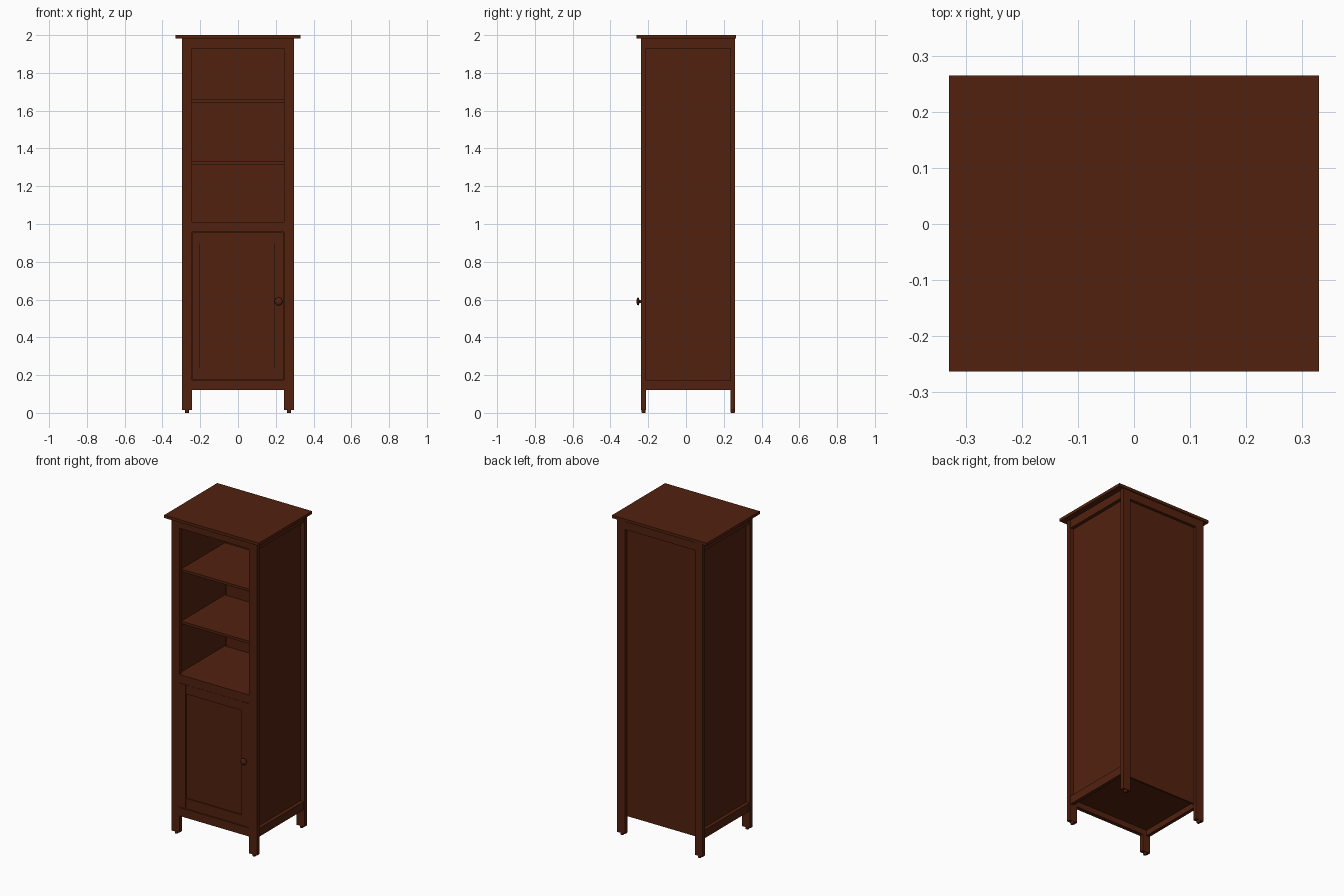
import bpy, math

if "Cube" in bpy.data.objects:
    bpy.data.objects.remove(bpy.data.objects["Cube"])

# single dark stained wood colour
wood = bpy.data.materials.new("dark_brown_wood")
wood.diffuse_color = (0.085, 0.0155, 0.0045, 1)
wood.use_nodes = True
wood.node_tree.nodes["Principled BSDF"].inputs["Base Color"].default_value = wood.diffuse_color


def box(name, x0, x1, y0, y1, z0, z1):
    v = [(x, y, z) for x in (x0, x1) for y in (y0, y1) for z in (z0, z1)]
    f = [(0, 1, 3, 2), (4, 6, 7, 5), (0, 4, 5, 1), (2, 3, 7, 6), (0, 2, 6, 4), (1, 5, 7, 3)]
    me = bpy.data.meshes.new(name)
    me.from_pydata(v, [], f)
    me.materials.append(wood)
    ob = bpy.data.objects.new(name, me)
    bpy.context.collection.objects.link(ob)
    return ob


def lathe(name, profile, loc, n=24, forward=False):
    """Turned part from (radius, height) pairs; forward points it to -y."""
    v, f = [], []
    for r, h in profile:
        for i in range(n):
            a = 2 * math.pi * i / n
            v.append((r * math.cos(a), r * math.sin(a), h))
    for k in range(len(profile) - 1):
        for i in range(n):
            j = (i + 1) % n
            f.append((k * n + i, k * n + j, (k + 1) * n + j, (k + 1) * n + i))
    f.append(tuple(reversed(range(n))))
    f.append(tuple(range((len(profile) - 1) * n, len(profile) * n)))
    me = bpy.data.meshes.new(name)
    me.from_pydata(v, [], f)
    me.materials.append(wood)
    ob = bpy.data.objects.new(name, me)
    ob.location = loc
    if forward:
        ob.rotation_euler = (math.pi / 2, 0, 0)
    bpy.context.collection.objects.link(ob)
    bpy.context.view_layer.objects.active = ob
    ob.select_set(True)
    bpy.ops.object.shade_smooth_by_angle(angle=math.radians(35))
    ob.select_set(False)


XO, XI = 0.297, 0.243          # post outer and inner x
FY, FB = -0.237, -0.212        # front frame
BY, BB = 0.235, 0.26           # back frame

# top board
box("top_board", -0.33, 0.33, -0.263, 0.265, 1.982, 2.0)

# corner posts, feet, side panels and side rails
for s, side in ((-1, "left"), (1, "right")):
    def sbox(name, a, b, *rest):
        return box(side + "_" + name, min(s * a, s * b), max(s * a, s * b), *rest)
    for y0, y1, end in ((FY, FB, "front"), (BY, BB, "back")):
        sbox(end + "_post", XI, XO, y0, y1, 0.014, 1.982)
        lathe(f"{side}_{end}_foot", [(0.009, 0), (0.011, 0.004), (0.011, 0.016)],
              (s * 0.27, (y0 + y1) / 2, 0), 16)
    sbox("side_panel", 0.252, 0.27, FB, BY, 0.17, 1.982)
    sbox("side_top_rail", 0.27, 0.292, FB, BY, 1.93, 1.982)
    sbox("side_bottom_rail", 0.27, 0.292, FB, BY, 0.12, 0.172)

# front rails
for name, z0, z1 in (("top", 1.93, 1.982), ("middle", 0.958, 1.01), ("bottom", 0.12, 0.173)):
    box("front_" + name + "_rail", -XI, XI, FY, FB, z0, z1)

# back panel and rails
box("back_panel", -XI, XI, 0.228, 0.24, 0.172, 1.982)
box("back_top_rail", -XI, XI, 0.24, 0.258, 1.93, 1.982)
box("back_bottom_rail", -XI, XI, 0.228, 0.24, 0.12, 0.172)

# bottom board, middle board and two open shelves
box("bottom_board", -0.27, 0.27, FB, 0.228, 0.155, 0.173)
box("middle_board", -0.252, 0.252, FB, 0.228, 0.992, 1.01)
for i, z in enumerate((1.315, 1.643)):
    box(f"shelf_{i + 1}", -0.252, 0.252, -0.205, 0.228, z, z + 0.016)

# door frame with recessed panel
D0, D1 = 0.176, 0.955
box("door_left_stile", -0.242, -0.2, -0.235, FB, D0, D1)
box("door_right_stile", 0.19, 0.242, -0.235, FB, D0, D1)
box("door_top_rail", -0.2, 0.19, -0.233, FB, 0.897, D1)
box("door_bottom_rail", -0.2, 0.19, -0.233, FB, D0, 0.24)
box("door_panel", -0.2, 0.19, -0.226, -0.216, 0.24, 0.897)

# door knob
lathe("door_knob", [(0.011, 0), (0.008, 0.006), (0.008, 0.012), (0.019, 0.015), (0.021, 0.019),
                    (0.018, 0.023), (0.010, 0.026), (0.003, 0.027)],
      (0.215, -0.235, 0.59), 24, True)
